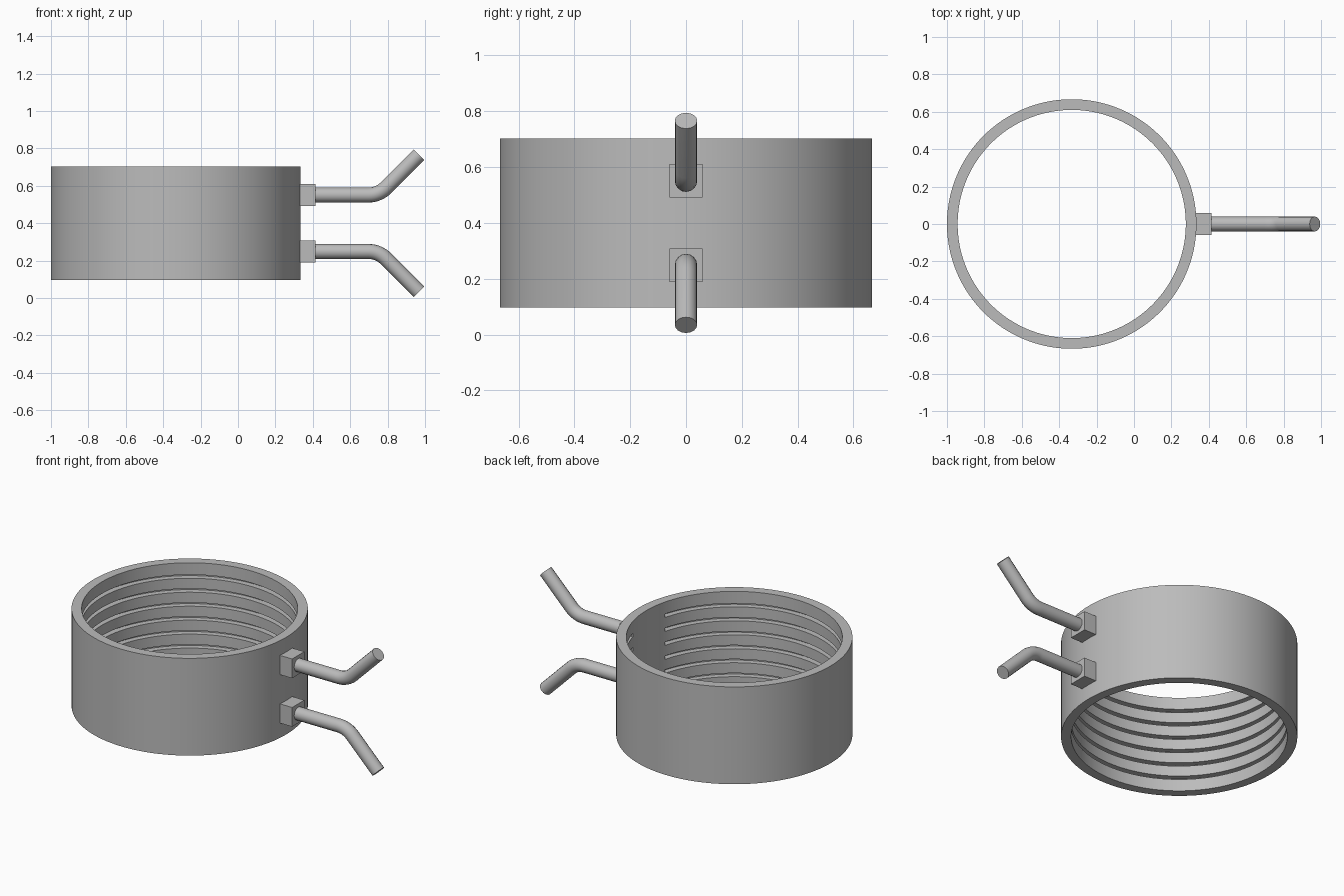
import bpy, bmesh, math
from mathutils import Matrix, Vector

cube = bpy.data.objects.get("Cube")
if cube:
    bpy.data.objects.remove(cube, do_unlink=True)

CX, MID = -0.333, 0.4            # ring axis and mid height
R_OUT, R_IN, HALF = 0.667, 0.61, 0.303
GROOVES, PITCH, SLOT, DEPTH = 6, 0.087, 0.022, 0.035
GAP = math.radians(15)           # half angle of the ungrooved strip

grey = bpy.data.materials.new("plain_grey")
grey.use_nodes = True
grey.diffuse_color = (0.5, 0.5, 0.5, 1)
grey.node_tree.nodes["Principled BSDF"].inputs["Base Color"].default_value = (0.5, 0.5, 0.5, 1)


def finish(obj, smooth=True):
    obj.data.materials.clear()
    obj.data.materials.append(grey)
    if smooth:
        bpy.ops.object.select_all(action='DESELECT')
        obj.select_set(True)
        bpy.context.view_layer.objects.active = obj
        bpy.ops.object.shade_smooth_by_angle(angle=math.radians(30))


def add_mesh(name, bm):
    bmesh.ops.recalc_face_normals(bm, faces=bm.faces)
    mesh = bpy.data.meshes.new(name)
    bm.to_mesh(mesh)
    bm.free()
    obj = bpy.data.objects.new(name, mesh)
    bpy.context.collection.objects.link(obj)
    return obj


def ring_profile(depth):
    """Closed wall section; depth 0 gives the plain strip."""
    pts = [(R_OUT, MID - HALF), (R_OUT, MID + HALF), (R_IN, MID + HALF)]
    for i in reversed(range(GROOVES)):
        z = MID + (i - (GROOVES - 1) / 2) * PITCH
        top, low = z + SLOT / 2, z - SLOT / 2
        pts.append((R_IN, top))
        if depth:
            pts += [(R_IN + depth, top), (R_IN + depth, low)]
        pts.append((R_IN, low))
    return pts + [(R_IN, MID - HALF)]


# Ring: grooved sweep joined to a plain strip facing the terminals
bm = bmesh.new()
for depth, start, sweep, steps in ((DEPTH, GAP, 2 * math.pi - 2 * GAP, 121),
                                   (0, -GAP, 2 * GAP, 11)):
    turn = Matrix.Rotation(start, 3, 'Z')
    verts = [bm.verts.new(turn @ Vector((r, 0, z))) for r, z in ring_profile(depth)]
    edges = [bm.edges.new((v, verts[i - 1])) for i, v in enumerate(verts)]
    bmesh.ops.spin(bm, geom=verts + edges, cent=(0, 0, 0), axis=(0, 0, 1),
                   angle=sweep, steps=steps)
bmesh.ops.remove_doubles(bm, verts=bm.verts, dist=0.0005)
# Close the groove ends
bmesh.ops.holes_fill(bm, edges=[e for e in bm.edges if len(e.link_faces) == 1], sides=4)
bmesh.ops.translate(bm, verts=bm.verts, vec=(CX, 0, 0))
finish(add_mesh("grooved_ring", bm))

# Terminals: a square block and a bent pipe, mirrored above and below mid height
BEND_X, BEND_R, END_X, OFFSET = 0.752, 0.13, 0.967, 0.151
for name, side in (("upper", 1), ("lower", -1)):
    z = MID + side * OFFSET

    bm = bmesh.new()
    bmesh.ops.create_cube(bm, size=1, matrix=Matrix.Translation((0.36, 0, z))
                          @ Matrix.Diagonal((0.11, 0.12, 0.12, 1)))
    finish(add_mesh(name + "_terminal_block", bm), smooth=False)

    start_x = BEND_X - BEND_R * math.tan(math.pi / 8)
    path = [(0.4, z)]
    for i in range(9):
        a = math.pi / 4 * i / 8
        path.append((start_x + BEND_R * math.sin(a),
                     z + side * BEND_R * (1 - math.cos(a))))
    path.append((END_X, z + side * (END_X - BEND_X)))

    curve = bpy.data.curves.new(name + "_pipe", 'CURVE')
    curve.dimensions = '3D'
    curve.bevel_depth = 0.04
    curve.bevel_resolution = 6
    curve.use_fill_caps = True
    spline = curve.splines.new('POLY')
    spline.points.add(len(path) - 1)
    for p, (px, pz) in zip(spline.points, path):
        p.co = (px, 0, pz, 1)
    pipe = bpy.data.objects.new(name + "_pipe", curve)
    bpy.context.collection.objects.link(pipe)
    bpy.ops.object.select_all(action='DESELECT')
    pipe.select_set(True)
    bpy.context.view_layer.objects.active = pipe
    bpy.ops.object.convert(target='MESH')
    finish(bpy.context.view_layer.objects.active)
